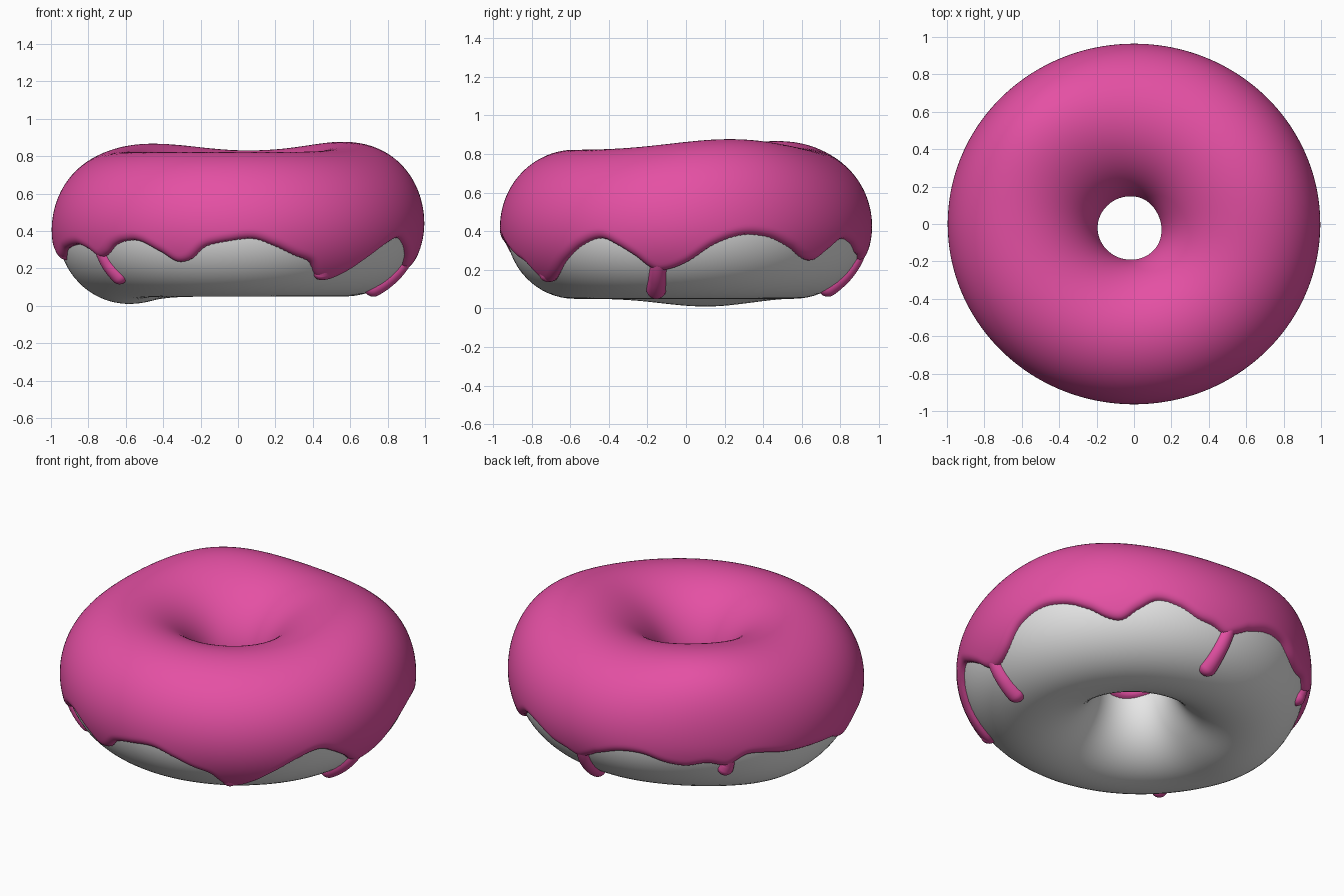
import bpy, math
from mathutils import Vector, kdtree

if "Cube" in bpy.data.objects:
    bpy.data.objects.remove(bpy.data.objects["Cube"])

def material(name, col):
    m = bpy.data.materials.new(name)
    m.diffuse_color = (*col, 1)
    m.use_nodes = True
    m.node_tree.nodes["Principled BSDF"].inputs["Base Color"].default_value = m.diffuse_color
    return m

pink = material("pink icing", (0.78, 0.08, 0.37))
grey = material("plain dough", (0.8, 0.8, 0.8))

def bump(th, centre, width):
    d = (th - centre + 180) % 360 - 180
    return math.exp(-(d / width) ** 2)

# Slightly lumpy ring surface: th goes round the ring, phi round the tube (degrees)
def ring(th, phi, off=0.0):
    t, p = math.radians(th), math.radians(phi)
    r_out = 0.948 + 0.016 * math.cos(2 * t)
    r_in = 0.198 - 0.032 * math.cos(t - math.radians(45))
    b1, b2 = bump(th, 22, 40), bump(th, 134, 32)
    top = 0.79 + 0.055 * b1 + 0.045 * b2
    low = 0.05 - 0.04 * bump(th, 170, 30)
    up = max(0, math.sin(p)) ** 2
    r = (r_out + r_in) / 2 + ((r_out - r_in) / 2 + off) * math.cos(p) + up * (0.04 * b1 + 0.08 * b2)
    z = (top + low) / 2 + ((top - low) / 2 + off) * math.sin(p)
    return Vector((r * math.cos(t), r * math.sin(t), z))

def phi_at(z):
    return math.degrees(math.asin((z - 0.43) / 0.43))

# Height of the icing's wavy lower edge around the ring (angle, z)
EDGE = [(0, .22), (9, .32), (18, .37), (27, .355), (35, .30), (41, .245), (46, .235), (51, .29),
        (58, .36), (66, .34), (73, .29), (79, .27), (85, .24), (89, .27), (93, .31),
        (102, .36), (110, .36), (118, .31), (125, .29), (132, .31), (139, .29), (146, .36),
        (160, .34), (172, .33), (182, .31), (187, .27), (191, .27), (197, .32), (207, .34),
        (213, .31), (218, .26), (222, .28), (226, .33), (230, .355), (236, .355), (244, .285),
        (249, .23), (254, .245), (259, .32), (265, .35), (275, .37), (283, .32), (289, .27),
        (295, .23), (299, .15), (303, .12), (310, .16), (318, .25), (326, .335), (333, .37),
        (339, .32), (344, .26), (348, .20), (352, .18)]
L = len(EDGE)

def outer_phi(th):
    th %= 360
    i = max(k for k in range(L) if EDGE[k][0] <= th)
    p = [EDGE[(i + k) % L][1] for k in (-1, 0, 1, 2)]
    a, b = EDGE[i][0], (EDGE[i + 1][0] if i + 1 < L else 360)
    f = (th - a) / (b - a)
    z = p[1] + 0.5 * f * (p[2] - p[0] + f * (2 * p[0] - 5 * p[1] + 4 * p[2] - p[3]
                          + f * (3 * (p[1] - p[2]) + p[3] - p[0])))
    return phi_at(z - 0.012)

def inner_phi(th):
    return 181 + 3 * math.sin(math.radians(3 * th + 60))

def make(name, verts, faces, mat):
    me = bpy.data.meshes.new(name)
    me.from_pydata(verts, [], faces)
    me.materials.append(mat)
    me.polygons.foreach_set("use_smooth", [True] * len(me.polygons))
    ob = bpy.data.objects.new(name, me)
    bpy.context.collection.objects.link(ob)
    return ob

# Dough ring
N, M = 128, 64
verts = [ring(i * 360 / N, j * 360 / M) for i in range(N) for j in range(M)]
faces = [(i * M + j, (i + 1) % N * M + j, (i + 1) % N * M + (j + 1) % M, i * M + (j + 1) % M)
         for i in range(N) for j in range(M)]
make("dough", verts, faces, grey)

# Icing: thickness rounds off towards its edge, measured by distance to that edge
S = 3600
kd = kdtree.KDTree(2 * S)
for k in range(S):
    a = k * 360 / S
    kd.insert(ring(a, outer_phi(a)), 2 * k)
    kd.insert(ring(a, inner_phi(a)), 2 * k + 1)
kd.balance()

N, M = 480, 72
verts, faces = [], []
for i in range(N):
    th = i * 360 / N
    lo, hi = outer_phi(th), inner_phi(th)
    for j in range(M):
        t = j / (M - 1)
        t = 0.4 * t + 0.3 * (1 - math.cos(math.pi * t))   # rows gather at the edges
        phi = lo + (hi - lo) * t
        d = kd.find(ring(th, phi))[2]
        k = 1 - min(d / 0.05, 1)
        verts.append(ring(th, phi, -0.006 + 0.038 * math.sqrt(1 - k * k)))
for i in range(N):
    n = (i + 1) % N
    for j in range(M - 1):
        faces.append((i * M + j, n * M + j, n * M + j + 1, i * M + j + 1))
make("icing", verts, faces, pink)

# Drips: round-ended strands lying on the dough (radius, then angle and z along the path)
def drip(name, rad, path):
    pts = [(th, phi_at(z)) for th, z in path]
    line = []
    for (a, p), (b, q) in zip(pts, pts[1:]):
        line += [ring(a + (b - a) * k / 8, p + (q - p) * k / 8, -0.012) for k in range(8)]
    line.append(ring(*pts[-1], -0.012))
    way = (line[-1] - line[-2]).normalized()
    rads = [rad * (0.75 + 0.25 * k / (len(line) - 1)) for k in range(len(line))]
    for k in range(1, 9):                                   # rounded tip
        a = math.radians(90 * k / 8)
        line.append(line[-k] + way * rad * math.sin(a) if k == 1 else tip + way * rad * math.sin(a))
        if k == 1:
            tip = line[-2]
        rads.append(max(rad * math.cos(a), 0.001))
    K, vs, fs = 24, [], []
    for i, c in enumerate(line):
        d = (line[min(i + 1, len(line) - 1)] - line[max(i - 1, 0)]).normalized()
        side = d.cross(Vector((c.x, c.y, 0))).normalized()
        nrm = side.cross(d)
        for k in range(K):
            a = 2 * math.pi * k / K
            vs.append(c + rads[i] * (side * math.cos(a) + nrm * math.sin(a)))
    for i in range(len(line) - 1):
        for k in range(K):
            n = (k + 1) % K
            fs.append((i * K + k, i * K + n, (i + 1) * K + n, (i + 1) * K + k))
    make(name, vs, fs, pink)

drip("right_drip", 0.052, [(351.5, .28), (351, .2), (349.5, .1), (348, .045)])
drip("back_drip", 0.052, [(86, .32), (85, .2), (84, .1), (83.5, .06)])
drip("front_left_drip", 0.045, [(217, .33), (218.5, .2), (220.3, .12)])
drip("front_right_drip", 0.05, [(301, .24), (301.5, .17), (302, .15)])
drip("back_left_drip", 0.046, [(139.5, .34), (139.5, .28), (139, .24)])
drip("left_drip", 0.042, [(189, .36), (189, .31), (189.5, .29)])
